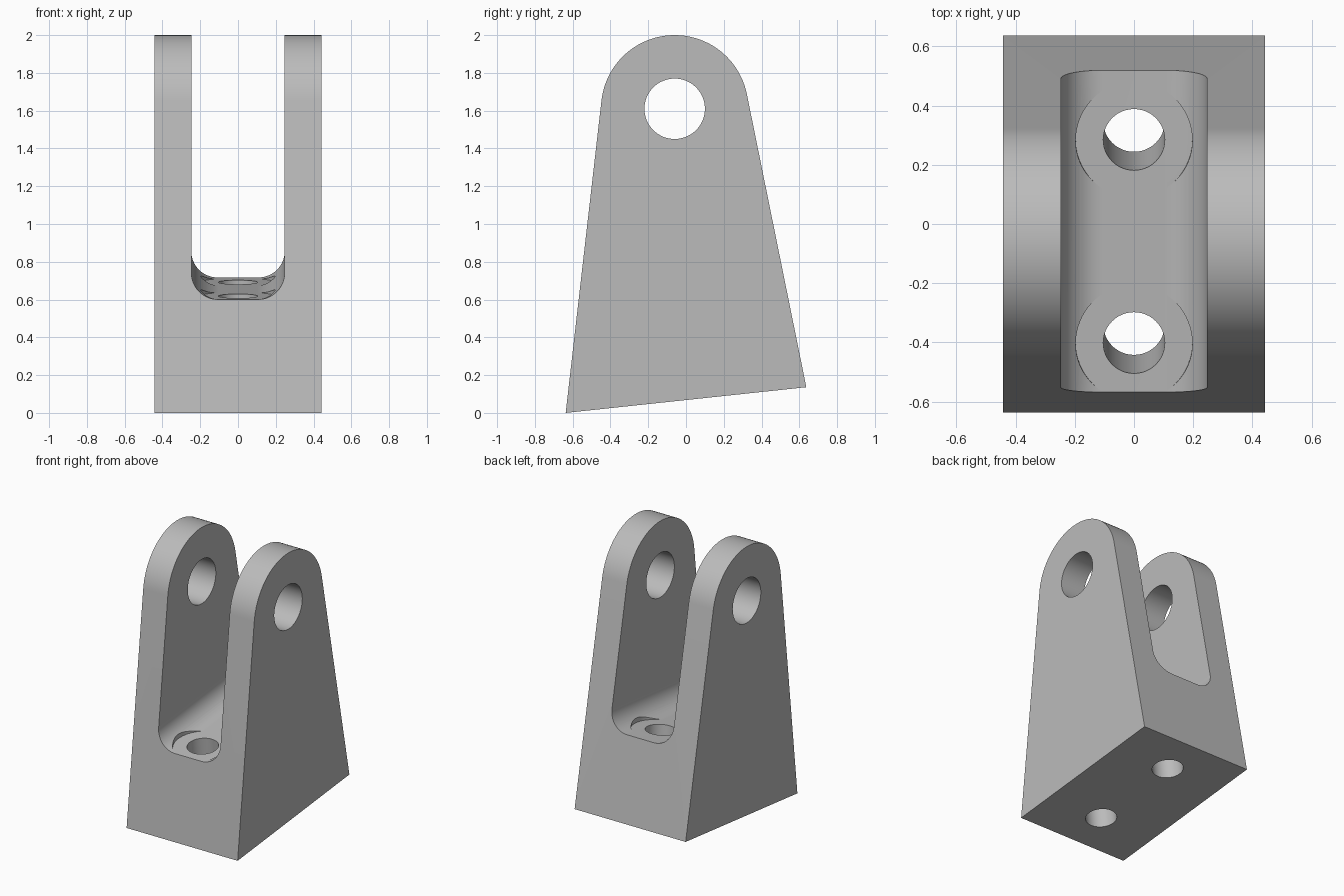
import bpy, bmesh
from math import atan2, acos, hypot, cos, sin, pi, radians
from mathutils import Matrix, Vector

if "Cube" in bpy.data.objects:
    bpy.data.objects.remove(bpy.data.objects["Cube"])

HALF_WIDTH = 0.443
SLOT_HALF, SLOT_FILLET, FLOOR = 0.247, 0.14, 0.59
EYE = Vector((-0.06, 1.61))          # pin hole centre in (y, z)
EYE_RADIUS, PIN_RADIUS = 0.39, 0.16
FRONT_FOOT, BACK_FOOT = Vector((-0.637, 0.0)), Vector((0.637, 0.136))
TILT = atan2(*reversed(BACK_FOOT - FRONT_FOOT))

# Frame lying on the sloping underside, origin at its front edge
base_frame = Matrix.Translation((0, FRONT_FOOT.x, FRONT_FOOT.y)) @ Matrix.Rotation(TILT, 4, 'X')

grey = bpy.data.materials.new("light_grey")
grey.use_nodes = True
colour = (0.5, 0.5, 0.5, 1)
grey.diffuse_color = colour
grey.node_tree.nodes["Principled BSDF"].inputs["Base Color"].default_value = colour


def arc(cx, cy, r, start, end, n):
    """Points along an arc, both ends included."""
    angles = [start + (end - start) * i / n for i in range(n + 1)]
    return [(cx + r * cos(a), cy + r * sin(a)) for a in angles]


def prism(name, outline, to_3d, low, high, frame=Matrix()):
    """Extrude a 2D outline from low to high along the axis chosen by to_3d."""
    bm = bmesh.new()
    ends = [[bm.verts.new(frame @ Vector(to_3d(u, v, w))) for u, v in outline] for w in (low, high)]
    for ring in ends:
        bm.faces.new(ring)
    n = len(outline)
    for i in range(n):
        j = (i + 1) % n
        bm.faces.new((ends[0][i], ends[0][j], ends[1][j], ends[1][i]))
    bmesh.ops.recalc_face_normals(bm, faces=bm.faces)
    mesh = bpy.data.meshes.new(name)
    bm.to_mesh(mesh)
    bm.free()
    mesh.materials.append(grey)
    obj = bpy.data.objects.new(name, mesh)
    bpy.context.collection.objects.link(obj)
    return obj


def along_x(u, v, w): return (w, u, v)
def along_y(u, v, w): return (u, w, v)
def along_z(u, v, w): return (u, v, w)


def tangent_angle(foot, side):
    """Angle on the eye circle where the flank from a foot touches it."""
    d = foot - EYE
    return atan2(d.y, d.x) + side * acos(EYE_RADIUS / d.length)


# Body: tapered side profile with a rounded top
crown = arc(*EYE, EYE_RADIUS, tangent_angle(BACK_FOOT, 1),
            tangent_angle(FRONT_FOOT, -1) + 2 * pi, 48)
body = prism("clevis_body", [tuple(FRONT_FOOT), tuple(BACK_FOOT)] + crown,
             along_x, -HALF_WIDTH, HALF_WIDTH)

# Slot between the two ears, with filleted floor corners
corner_x, corner_z = SLOT_HALF - SLOT_FILLET, FLOOR + SLOT_FILLET
slot = (arc(-corner_x, corner_z, SLOT_FILLET, pi, 1.5 * pi, 16)
        + arc(corner_x, corner_z, SLOT_FILLET, 1.5 * pi, 2 * pi, 16)
        + [(SLOT_HALF, 3), (-SLOT_HALF, 3)])
cutters = [prism("slot_cutter", slot, along_y, -1, 3, base_frame)]

# Pin hole through both ears
cutters.append(prism("pin_hole_cutter", arc(*EYE, PIN_RADIUS, 0, 2 * pi, 64)[:-1], along_x, -1, 1))

# Bolt holes with spot faces that bite into the floor fillets
for y in (0.30, 0.99):
    cutters.append(prism("spot_face_cutter", arc(0, y, 0.197, 0, 2 * pi, 64)[:-1],
                         along_z, FLOOR, FLOOR + 0.2, base_frame))
    cutters.append(prism("bolt_hole_cutter", arc(0, y, 0.104, 0, 2 * pi, 48)[:-1],
                         along_z, -0.2, FLOOR + 0.1, base_frame))

bpy.ops.object.select_all(action='DESELECT')
bpy.context.view_layer.objects.active = body
body.select_set(True)
for cutter in cutters:
    cutter.hide_render = True
    mod = body.modifiers.new(cutter.name, 'BOOLEAN')
    mod.operation, mod.solver, mod.object = 'DIFFERENCE', 'EXACT', cutter
    bpy.ops.object.modifier_apply(modifier=mod.name)
    bpy.data.objects.remove(cutter)

bpy.ops.object.shade_smooth_by_angle(angle=radians(25))
